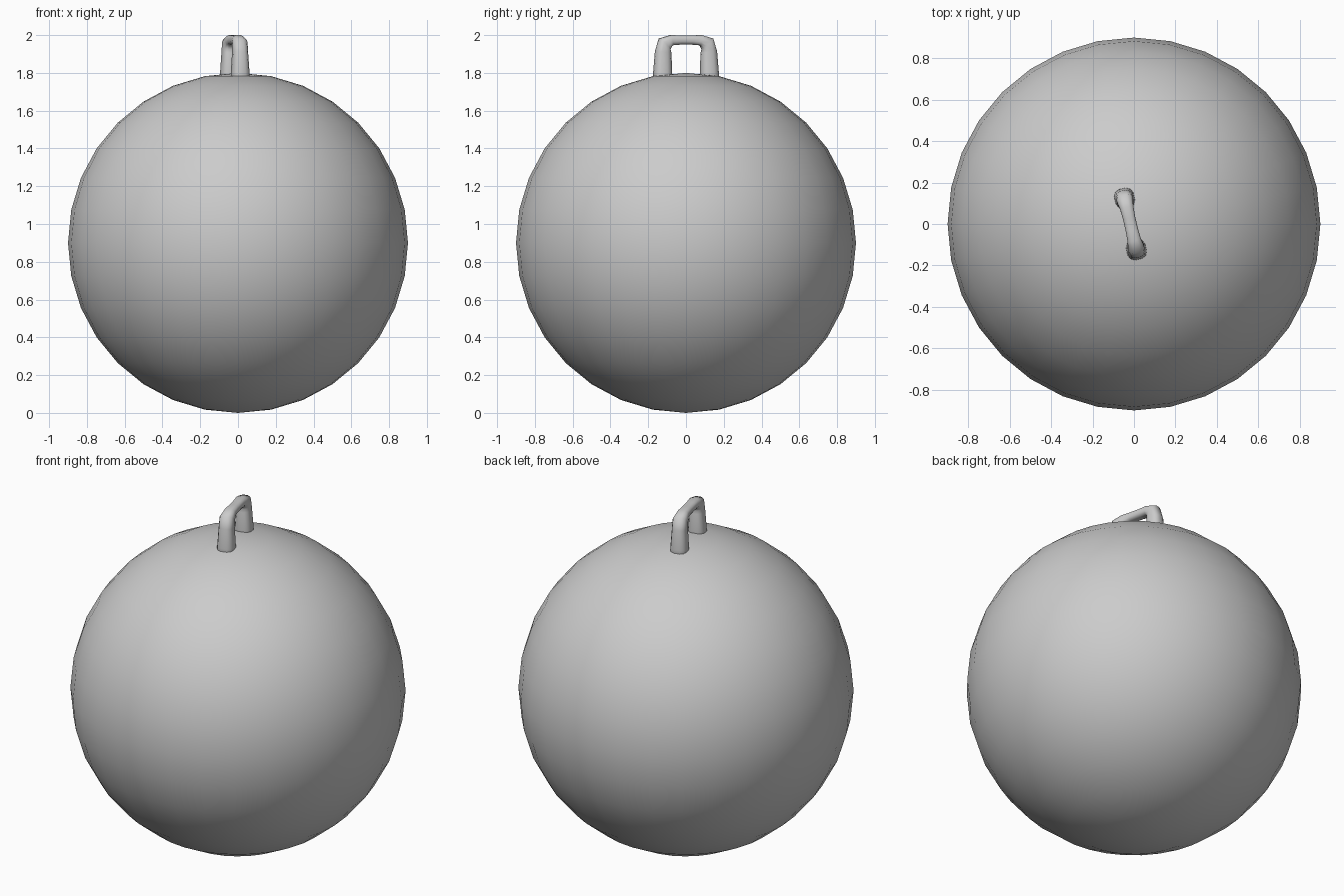
import bpy, bmesh, math
from mathutils import Matrix, Vector

if "Cube" in bpy.data.objects:
    bpy.data.objects.remove(bpy.data.objects["Cube"])

# Round body
bpy.ops.mesh.primitive_uv_sphere_add(segments=32, ring_count=16, radius=0.9, location=(0, 0, 0.9))
body = bpy.context.object
body.name = "round_body"
bpy.ops.object.shade_smooth()

# Loop handle: path stations (along, z, tilt degrees, in-plane radius, sideways radius)
half = [(0.128, 1.72, 90, 0.050, 0.050),
        (0.127, 1.80, 90, 0.049, 0.048),
        (0.124, 1.91, 95, 0.043, 0.041),
        (0.116, 1.953, 135, 0.042, 0.041),
        (0.080, 1.973, 172, 0.028, 0.034),
        (0.030, 1.974, 180, 0.025, 0.031)]
path = half + [(-u, z, 360 - t, a, b) for u, z, t, a, b in reversed(half)]
SIDES = 12


def soft(v):
    return math.copysign(abs(v) ** 0.75, v)


bm = bmesh.new()
rings = []
for u, z, tilt, a, b in path:
    t = math.radians(tilt)
    normal = Vector((0, math.sin(t), -math.cos(t)))
    ring = []
    for i in range(SIDES):
        ang = 2 * math.pi * (i + 0.5) / SIDES
        p = Vector((0, u, z)) + normal * a * soft(math.cos(ang))
        p.x += b * soft(math.sin(ang))
        p.z = min(p.z, 2.0)
        ring.append(bm.verts.new(p))
    rings.append(ring)
for r0, r1 in zip(rings, rings[1:]):
    for i in range(SIDES):
        j = (i + 1) % SIDES
        bm.faces.new((r0[i], r0[j], r1[j], r1[i]))
bm.faces.new(rings[0])
bm.faces.new(rings[-1])
bmesh.ops.recalc_face_normals(bm, faces=bm.faces[:])

# Turn the handle slightly about the vertical axis
bm.transform(Matrix.Translation((-0.017, 0, 0)) @ Matrix.Rotation(math.radians(13), 4, 'Z'))
mesh = bpy.data.meshes.new("loop_handle")
bm.to_mesh(mesh)
bm.free()
handle = bpy.data.objects.new("loop_handle", mesh)
bpy.context.collection.objects.link(handle)
for poly in mesh.polygons:
    poly.use_smooth = True
